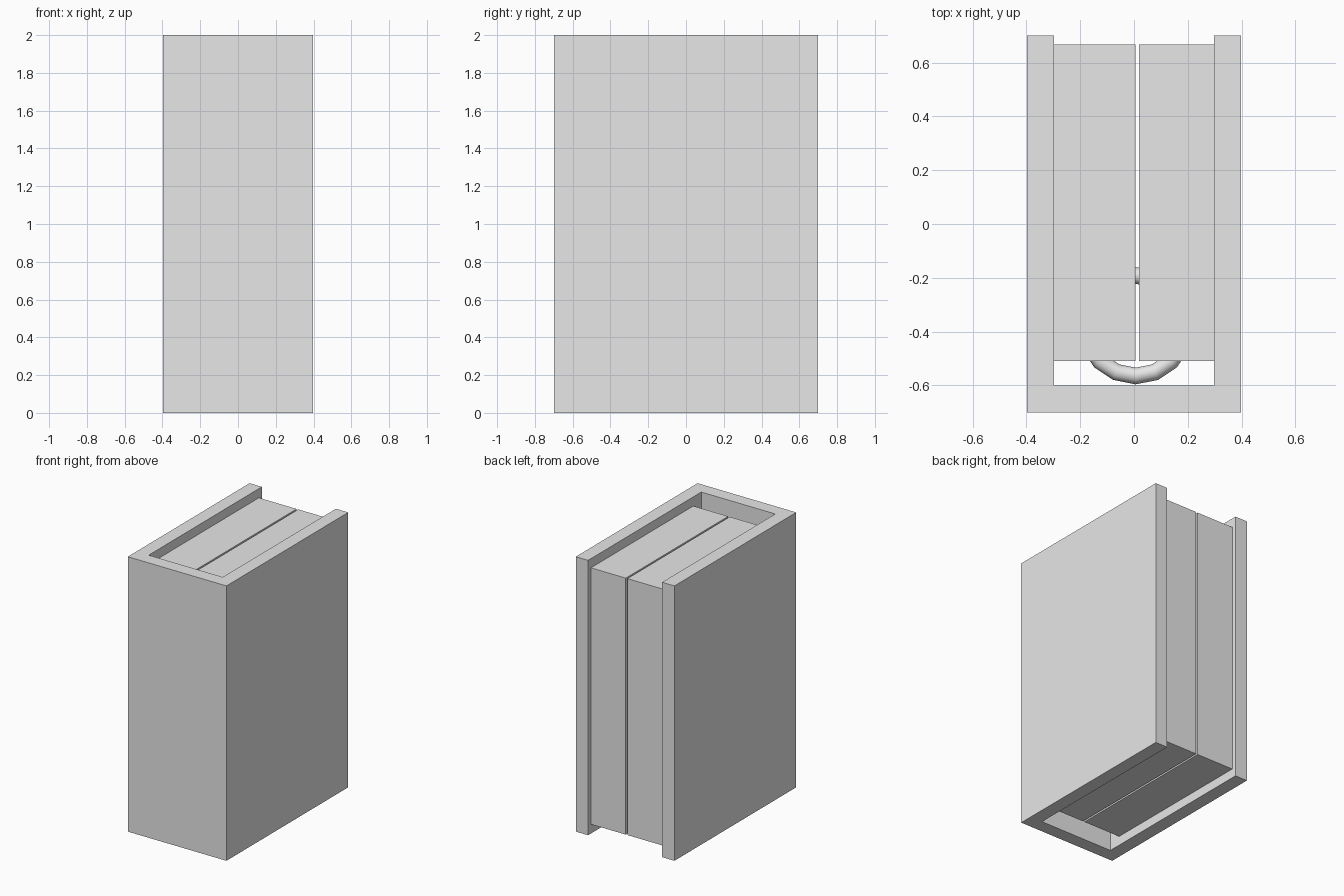
import bpy
import bmesh
from math import radians

cube = bpy.data.objects.get("Cube")
if cube:
    bpy.data.objects.remove(cube, do_unlink=True)

HEIGHT = 2.0
HALF_W, HALF_D = 0.397, 0.7      # outer half width and depth of the cover
BOARD = 0.099                    # cover board thickness
PAGE_Z = 0.067                   # page inset from top and bottom
PAGE_FRONT, PAGE_BACK = -0.51, 0.667
GAP = (0.005, 0.018)             # slit between the two page blocks

grey = bpy.data.materials.new("plain grey")
grey.use_nodes = True
colour = (0.8, 0.8, 0.8, 1.0)
grey.diffuse_color = colour
grey.node_tree.nodes["Principled BSDF"].inputs["Base Color"].default_value = colour


def extrude_outline(name, outline, z0, z1):
    """Extrude a flat outline upwards into a solid."""
    mesh = bpy.data.meshes.new(name)
    bm = bmesh.new()
    face = bm.faces.new([bm.verts.new((x, y, z0)) for x, y in outline])
    result = bmesh.ops.extrude_face_region(bm, geom=[face])
    top = [v for v in result["geom"] if isinstance(v, bmesh.types.BMVert)]
    bmesh.ops.translate(bm, verts=top, vec=(0, 0, z1 - z0))
    bmesh.ops.recalc_face_normals(bm, faces=bm.faces)
    bm.to_mesh(mesh)
    bm.free()
    mesh.materials.append(grey)
    obj = bpy.data.objects.new(name, mesh)
    bpy.context.collection.objects.link(obj)
    return obj


# U-shaped cover: spine at the front, boards on both sides
inner = HALF_W - BOARD
spine_in = -HALF_D + BOARD
extrude_outline("cover", [
    (-HALF_W, -HALF_D), (HALF_W, -HALF_D), (HALF_W, HALF_D), (inner, HALF_D),
    (inner, spine_in), (-inner, spine_in), (-inner, HALF_D), (-HALF_W, HALF_D),
], 0, HEIGHT)

# Two page blocks filling the space between the boards
for name, x0, x1 in (("right_pages", -inner, GAP[0]), ("left_pages", GAP[1], inner)):
    extrude_outline(name, [
        (x0, PAGE_FRONT), (x1, PAGE_FRONT), (x1, PAGE_BACK), (x0, PAGE_BACK),
    ], PAGE_Z, HEIGHT - PAGE_Z)

# Binder rings running through the pages beside the spine
for i, z in enumerate((0.4, 1.0, 1.6)):
    bpy.ops.mesh.primitive_torus_add(
        location=(0.006, -0.378, z), major_radius=0.187, minor_radius=0.031,
        major_segments=16, minor_segments=12)
    ring = bpy.context.object
    ring.name = f"binder_ring_{i + 1}"
    ring.data.materials.append(grey)
    bpy.ops.object.shade_smooth_by_angle(angle=radians(40))
